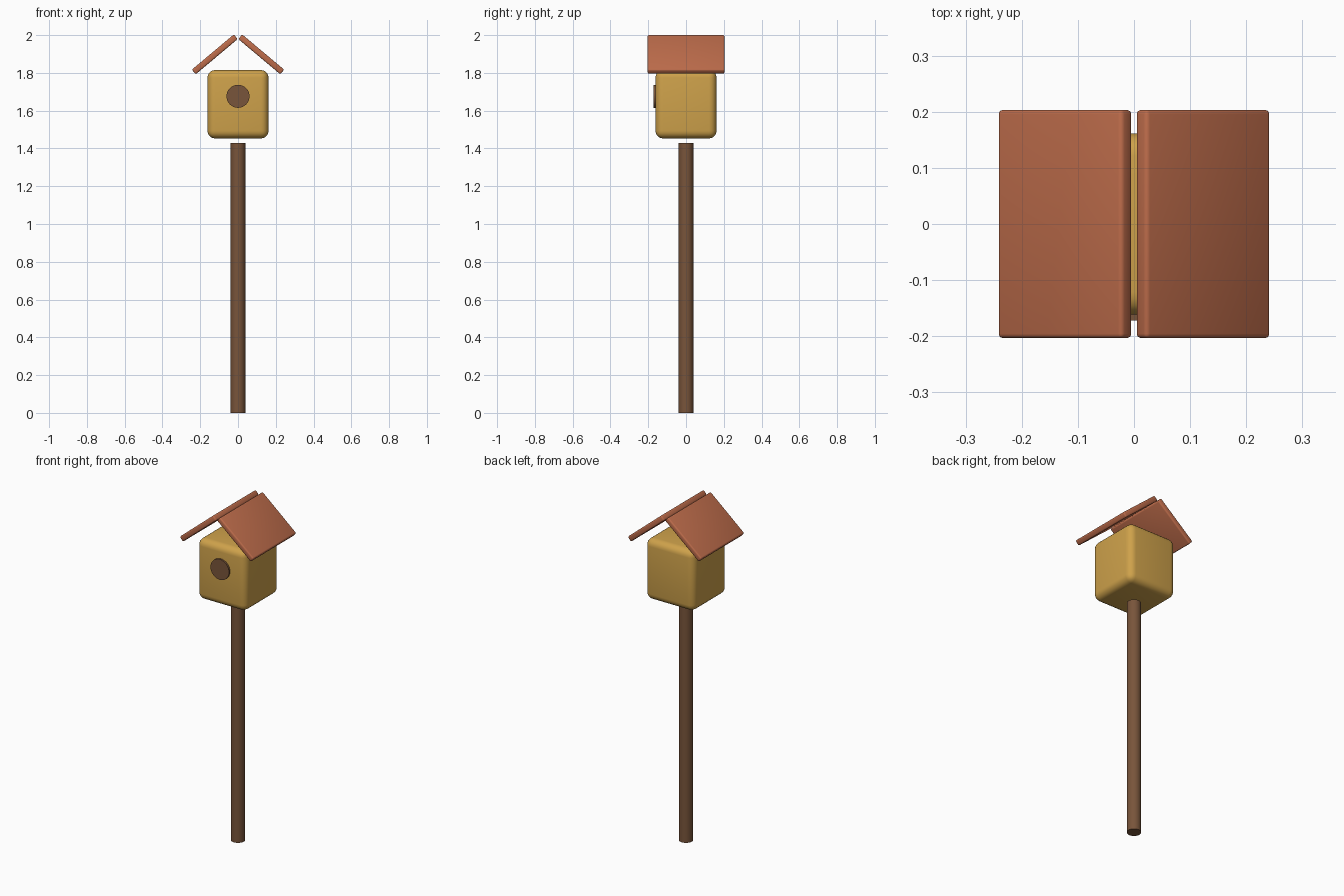
import bpy
import bmesh
import math
from mathutils import Matrix

cube = bpy.data.objects.get("Cube")
if cube:
    bpy.data.objects.remove(cube, do_unlink=True)


def material(name, colour):
    mat = bpy.data.materials.new(name)
    mat.use_nodes = True
    mat.diffuse_color = (*colour, 1)
    bsdf = next(n for n in mat.node_tree.nodes if n.type == 'BSDF_PRINCIPLED')
    bsdf.inputs["Base Color"].default_value = (*colour, 1)
    return mat


OCHRE = material("ochre_paint", (0.62, 0.36, 0.07))
TERRACOTTA = material("terracotta_paint", (0.51, 0.15, 0.07))
BROWN = material("brown_wood", (0.19, 0.09, 0.043))


def finish(name, bm, mat, location, rotation=(0, 0, 0)):
    mesh = bpy.data.meshes.new(name)
    bm.to_mesh(mesh)
    bm.free()
    mesh.materials.append(mat)
    obj = bpy.data.objects.new(name, mesh)
    bpy.context.collection.objects.link(obj)
    obj.location = location
    obj.rotation_euler = rotation
    bpy.ops.object.select_all(action='DESELECT')
    obj.select_set(True)
    bpy.context.view_layer.objects.active = obj
    bpy.ops.object.shade_smooth_by_angle(angle=math.radians(40))
    return obj


def rounded_box(name, size, radius, segments, mat, location, rotation=(0, 0, 0)):
    bm = bmesh.new()
    bmesh.ops.create_cube(bm, size=1, matrix=Matrix.Diagonal((*size, 1)))
    bmesh.ops.bevel(bm, geom=bm.edges[:], offset=radius, segments=segments,
                    profile=0.5, affect='EDGES')
    return finish(name, bm, mat, location, rotation)


def cylinder(name, radius, depth, sides, mat, location, rotation=(0, 0, 0)):
    bm = bmesh.new()
    bmesh.ops.create_cone(bm, cap_ends=True, segments=sides, radius1=radius,
                          radius2=radius, depth=depth)
    return finish(name, bm, mat, location, rotation)


# Post standing on the ground, stopping just short of the house
cylinder("post", 0.039, 1.43, 32, BROWN, (0, 0, 0.715))

# House body with soft rounded edges
rounded_box("house_body", (0.323, 0.323, 0.362), 0.04, 5, OCHRE, (0, 0, 1.634))

# Round entrance disc on the front
cylinder("entrance_hole", 0.061, 0.02, 32, BROWN, (0, -0.162, 1.676),
         (math.pi / 2, 0, 0))

# Two sloping roof boards with a narrow gap at the ridge
for name, side in (("roof_left", 1), ("roof_right", -1)):
    rounded_box(name, (0.29, 0.407, 0.032), 0.008, 3, TERRACOTTA,
                (side * 0.123, 0, 1.898), (0, side * math.radians(40), 0))
